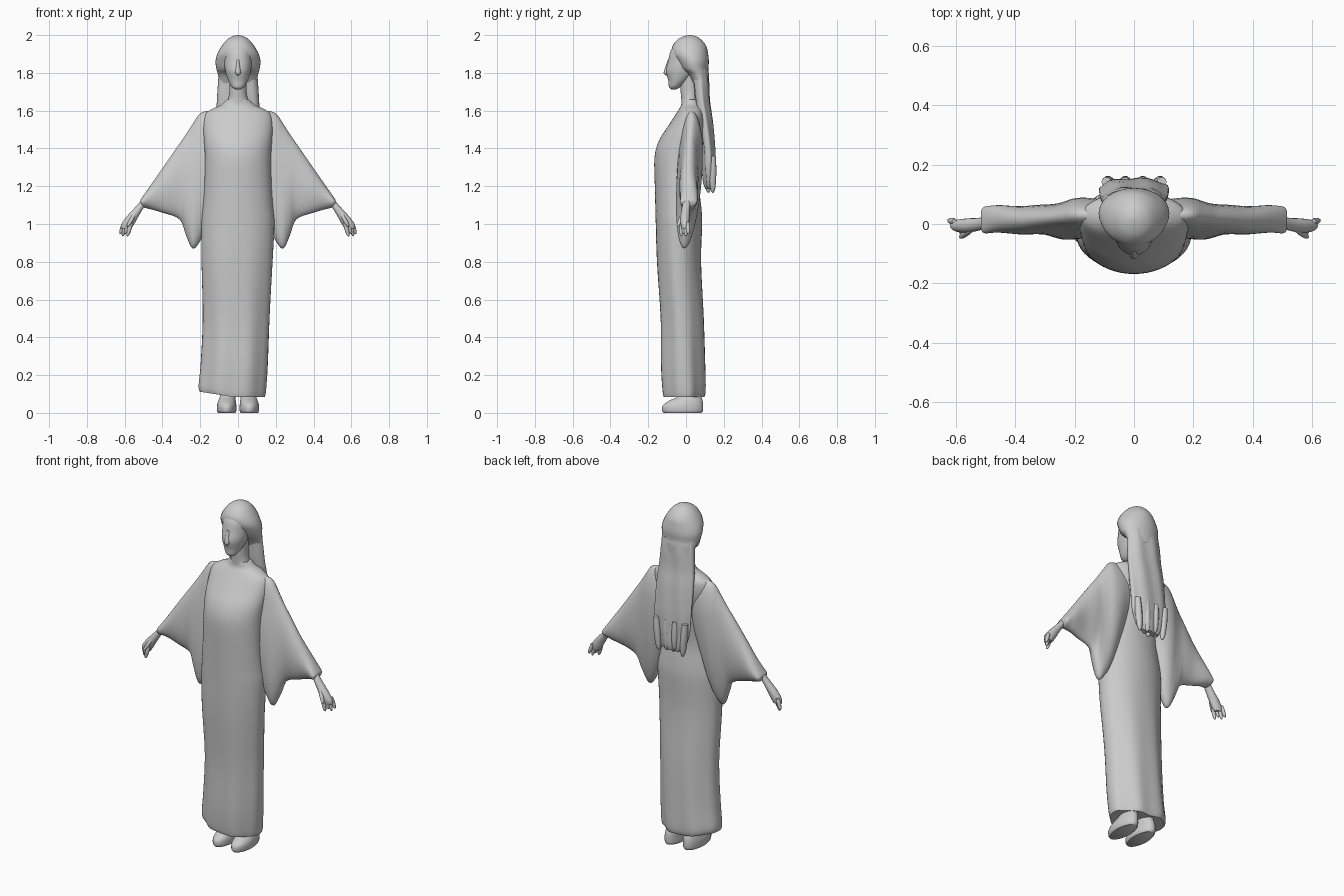
import bpy, bmesh, math
from mathutils import Vector

cube = bpy.data.objects.get("Cube")
if cube:
    bpy.data.objects.remove(cube, do_unlink=True)

# One plain stone colour for the whole figure
stone = bpy.data.materials.new("pale_grey")
stone.use_nodes = True
colour = (0.6, 0.6, 0.6, 1)
stone.diffuse_color = colour
stone.node_tree.nodes["Principled BSDF"].inputs["Base Color"].default_value = colour


def smooth_rows(rows, steps):
    """Pass a smooth spline through rows of section values."""
    rows = [Vector(r) for r in rows]
    out = []
    for i in range(len(rows) - 1):
        p, q = rows[i], rows[i + 1]
        before = rows[max(i - 1, 0)]
        after = rows[min(i + 2, len(rows) - 1)]
        for k in range(steps):
            t = k / steps
            tangent_p, tangent_q = (q - before) / 2, (after - p) / 2
            out.append(p * (2*t**3 - 3*t**2 + 1) + tangent_p * (t**3 - 2*t**2 + t)
                       + q * (3*t**2 - 2*t**3) + tangent_q * (t**3 - t**2))
    return out + [rows[-1]]


def loft(name, rows, axis="Z", sides=32, steps=4, side=1, warp=None):
    """Oval sections: position, two centre values, two radii."""
    bm = bmesh.new()
    rings = []
    for t, a, b, ra, rb in smooth_rows(rows, steps):
        ring = []
        for k in range(sides):
            ang = math.tau * k / sides
            u, v = a + ra * math.cos(ang), b + rb * math.sin(ang)
            co = Vector((u, v, t)) if axis == "Z" else Vector((t, u, v))
            if warp:
                co = warp(co, ang)
            co.x *= side
            ring.append(bm.verts.new(co))
        rings.append(ring)
    for low, high in zip(rings, rings[1:]):
        for k in range(sides):
            n = (k + 1) % sides
            bm.faces.new((low[k], low[n], high[n], high[k]))
    bm.faces.new(rings[0])
    bm.faces.new(rings[-1])
    bmesh.ops.recalc_face_normals(bm, faces=bm.faces)
    mesh = bpy.data.meshes.new(name)
    bm.to_mesh(mesh)
    bm.free()
    mesh.materials.append(stone)
    obj = bpy.data.objects.new(name, mesh)
    bpy.context.collection.objects.link(obj)
    bpy.ops.object.select_all(action="DESELECT")
    obj.select_set(True)
    bpy.context.view_layer.objects.active = obj
    bpy.ops.object.shade_smooth_by_angle(angle=math.radians(50))
    return obj


def taper(name, start, end, radius, side=1):
    """Short rounded tapering form used for fingers and hair locks."""
    start, end = Vector(start), Vector(end)
    rows = []
    for f, r in ((0, .8), (.4, 1), (.8, .8), (.95, .5), (1, .1)):
        p = start.lerp(end, f)
        rows.append((p.z, p.x, p.y, radius * r, radius * r))
    loft(name, rows, sides=10, steps=2, side=side)


# Robe with soft folds that fade out toward the chest
def robe_folds(co, ang):
    fade = max(0, 1 - co.z)
    co.y += 0.006 * fade * math.sin(ang * 7)
    co.x += 0.004 * fade * math.sin(ang * 5 + co.z * 4)
    if co.z < 0.4:
        co.z += 0.2 * max(0, -co.x - 0.03) * (0.4 - co.z) / 0.4
    return co


loft("robe", [
    (.085, -.03, -.01, .17, .11), (.12, -.03, -.01, .177, .117),
    (.25, -.02, -.015, .175, .12), (.5, -.01, -.02, .175, .117),
    (.8, -.005, -.037, .188, .118), (1, 0, -.037, .193, .123),
    (1.08, 0, -.04, .187, .122), (1.2, 0, -.047, .178, .118),
    (1.35, 0, -.04, .175, .127), (1.44, 0, -.022, .18, .122),
    (1.52, 0, .008, .185, .102), (1.58, 0, .025, .175, .08),
    (1.61, 0, .03, .135, .066), (1.63, 0, .03, .09, .056),
    (1.66, 0, .025, .06, .048)], sides=48, warp=robe_folds)

# Neck and head
loft("neck", [(1.58, 0, .02, .08, .045), (1.66, 0, .02, .052, .045),
              (1.72, 0, .02, .045, .05), (1.8, 0, .02, .05, .05)])
loft("face", [(1.712, 0, -.065, .012, .012), (1.725, 0, -.06, .032, .03),
              (1.76, 0, -.04, .052, .054), (1.81, 0, -.02, .068, .086),
              (1.86, 0, -.005, .075, .09), (1.92, 0, .005, .075, .085),
              (1.97, 0, .01, .04, .05)])
loft("nose", [(1.785, 0, -.1, .004, .004), (1.8, 0, -.102, .015, .016),
              (1.83, 0, -.096, .012, .014), (1.87, 0, -.088, .006, .008)], sides=12)


# Hair swept off the forehead, then hanging down the back
def hair_waves(co, ang):
    co.y += 0.004 * math.sin(ang * 6 + co.z * 5)
    return co


loft("hair_cap", [(1.74, 0, .08, .1, .04), (1.79, 0, .065, .106, .056),
                  (1.82, 0, .045, .114, .073), (1.86, 0, .035, .119, .086),
                  (1.9, 0, .022, .11, .095), (1.94, 0, .018, .088, .09),
                  (1.975, 0, .018, .06, .064), (1.993, 0, .02, .032, .034),
                  (2, 0, .02, .005, .005)])
loft("long_hair", [(1.185, 0, .125, .06, .02), (1.22, 0, .123, .085, .03),
                   (1.3, 0, .12, .11, .034), (1.4, 0, .118, .117, .036),
                   (1.55, 0, .1, .117, .042), (1.65, 0, .085, .112, .042),
                   (1.75, 0, .078, .106, .044), (1.82, 0, .07, .1, .044)],
     warp=hair_waves)
for i in range(7):
    x = (i - 3) * 0.026
    y = 0.13 + 0.012 * (-1) ** i
    taper("hair_lock", (x * 1.2, y, 1.36), (x, y, 1.165 + 0.012 * (i % 3)), 0.02)


# Wide hanging sleeves, wrists, fingers and feet
def sleeve_drape(co, ang):
    drop = max(0, 1.45 - co.z)
    inner = max(0, 1 - co.x / 0.4)
    co.y -= 0.13 * drop * inner
    co.y += 0.008 * drop * math.sin(co.x * 45)
    return co


def sleeve_row(x, top, bottom, y, depth):
    return (x, y, (top + bottom) / 2, depth, (top - bottom) / 2)


for label, s in (("left", 1), ("right", -1)):
    loft(label + "_sleeve", [
        sleeve_row(.09, 1.6, 1.2, .03, .05),
        sleeve_row(.15, 1.6, 1.02, .03, .065),
        sleeve_row(.2, 1.585, .91, .03, .066),
        sleeve_row(.24, 1.53, .87, .026, .06),
        sleeve_row(.275, 1.475, .94, .022, .054),
        sleeve_row(.31, 1.425, 1.025, .02, .05),
        sleeve_row(.4, 1.295, 1.06, .015, .047),
        sleeve_row(.47, 1.195, 1.08, .015, .046),
        sleeve_row(.505, 1.145, 1.09, .015, .044),
        sleeve_row(.515, 1.13, 1.11, .015, .03)], axis="X", side=s, warp=sleeve_drape)
    loft(label + "_hand", [
        (1.15, .475, .01, .016, .02), (1.09, .52, 0, .023, .021),
        (1.04, .558, -.005, .031, .024), (1, .583, -.006, .034, .022),
        (.975, .592, -.006, .026, .016)], sides=16, side=s)
    for i in range(4):
        f = i / 3
        taper(label + "_finger", (.565 + .038 * f, -.022 + .03 * f, 1.01),
              (.585 + .038 * f, -.025 + .037 * f, .935 + .012 * (i % 2)), .0115, s)
    taper(label + "_thumb", (.545, -.015, 1.06), (.585, -.045, .985), .012, s)
    loft(label + "_foot", [
        (0, .06, -.018, .045, .1), (.012, .06, -.018, .051, .108),
        (.04, .06, -.016, .051, .107), (.065, .058, 0, .046, .088),
        (.09, .055, .02, .04, .06), (.14, .055, .025, .036, .05)], side=s)
